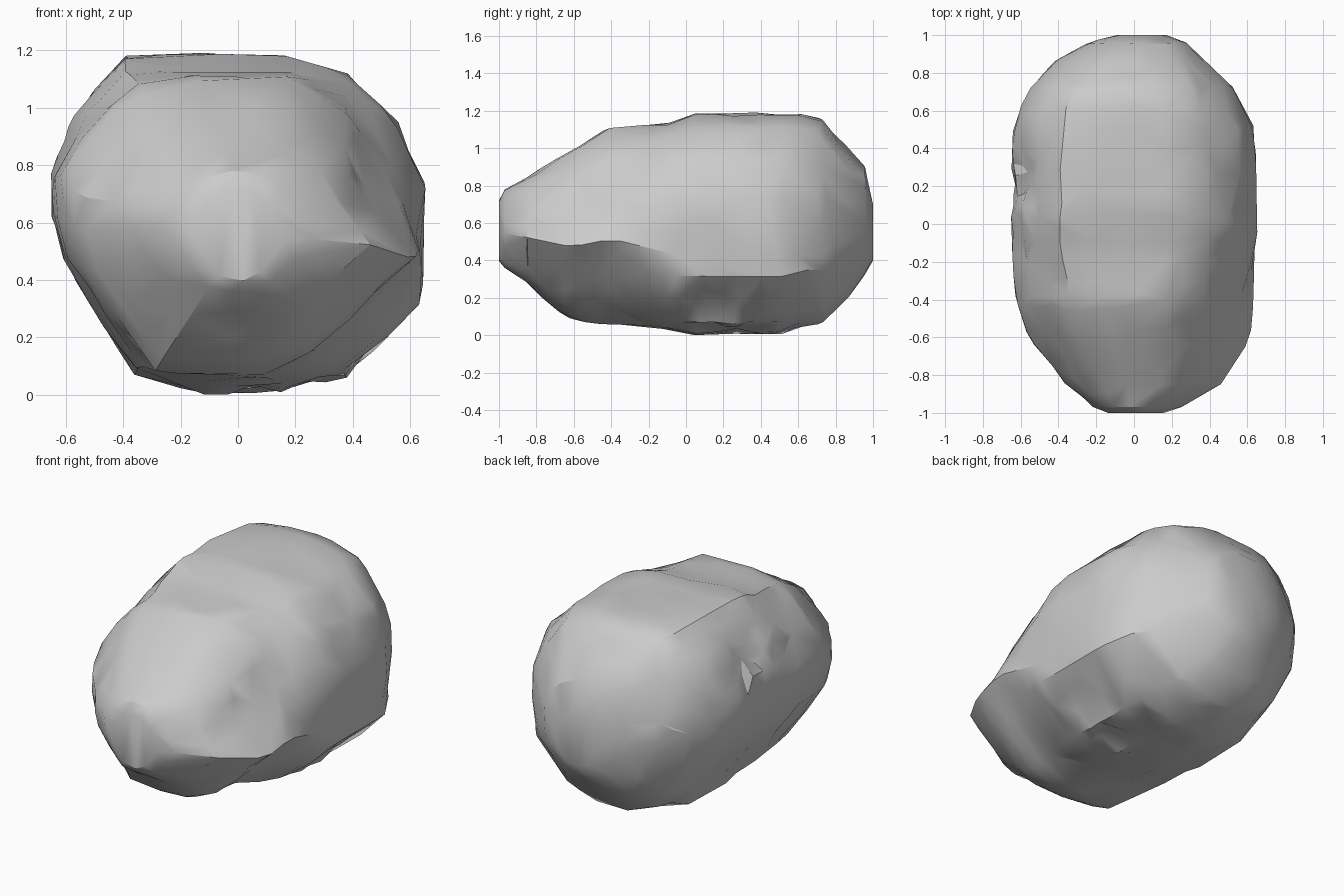
import bpy, bmesh, math
from mathutils import Vector, noise

cube = bpy.data.objects.get("Cube")
if cube:
    bpy.data.objects.remove(cube, do_unlink=True)

# Lengthwise stations: y, right edge, left edge, underside, top
STATIONS = [
    (-1.0, -.14, .16, .40, .72), (-.97, -.22, .25, .36, .78), (-.85, -.36, .46, .27, .85),
    (-.65, -.53, .59, .10, .97), (-.57, -.57, .62, .06, 1.02), (-.4, -.63, .64, .06, 1.12),
    (-.1, -.65, .65, .03, 1.14), (.04, -.65, .65, 0, 1.19), (.5, -.645, .645, 0, 1.19),
    (.61, -.61, .59, .04, 1.19), (.73, -.55, .52, .06, 1.16), (.87, -.41, .37, .20, 1.0),
    (.96, -.25, .28, .33, .90), (1.0, -.09, .17, .40, .70)]
# Matching cross-sections, fitted to each station's width and height:
# the rear has a low flank corner, the front a sharp flank between two slants
REAR = [
    (-.12, 0), (.15, .01), (.38, .06), (.64, .31), (.65, .45), (.65, .74), (.56, .95),
    (.39, 1.12), (.17, 1.18), (-.15, 1.19), (-.39, 1.18), (-.51, 1.07), (-.59, .94),
    (-.65, .77), (-.65, .62), (-.61, .47), (-.48, .25), (-.36, .07)]
FRONT = [
    (-.1, 0), (.08, 0), (.26, .1), (.46, .31), (.65, .52), (.56, .66), (.47, .8),
    (.38, 1.02), (.17, 1.18), (-.15, 1.19), (-.36, 1.15), (-.46, 1.05), (-.55, .95),
    (-.65, .8), (-.65, .64), (-.61, .47), (-.48, .25), (-.34, .03)]
STEPS = 3
AROUND, ALONG = STEPS * len(REAR), 64


def station(y):
    """Blend the two stations either side of y."""
    for a, b in zip(STATIONS, STATIONS[1:]):
        if y <= b[0]:
            t = (y - a[0]) / (b[0] - a[0])
            return [p + (q - p) * t for p, q in zip(a, b)]
    return STATIONS[-1]


def outline(section, i):
    """Point i around a section, scaled to -1..1."""
    k, step = divmod(i, STEPS)
    a, b = Vector(section[k]), Vector(section[(k + 1) % len(section)])
    p = a.lerp(b, step / STEPS)
    return Vector((p.x / .65, p.y / .595 - 1))


def chip(co, centre, radius):
    """Strength of a local chipped patch."""
    return max(0, 1 - (co - Vector(centre)).length / radius)


def weathered(co):
    """Wear shallow hollows, deeper on the flank and underside."""
    inward = (Vector((0, co.y * .6, .6)) - co).normalized()
    rough = chip(co, (-.62, .2, .85), .32) + chip(co, (.3, .1, .08), .4)
    depth = .004 + .022 * noise.noise(co * 5) + rough * (.02 + .08 * noise.noise(co * 8))
    return co + inward * max(depth, 0) * (1 - co.y ** 8)


# Loft the stone body
bm = bmesh.new()
rings = []
for j in range(ALONG + 1):
    y = -math.cos(math.pi * j / ALONG)
    _, x0, x1, z0, z1 = station(y)
    rearward = min(max((y + .5) / .45, 0), 1)
    round_off = y ** 4 * (.85 if y > 0 else .35)
    ring = []
    for i in range(AROUND):
        p = outline(FRONT, i).lerp(outline(REAR, i), rearward)
        # Blend toward an ellipse at both ends
        p = p.lerp(p.normalized(), round_off)
        co = Vector(((x0 + x1 + p.x * (x1 - x0)) / 2, y, (z0 + z1 + p.y * (z1 - z0)) / 2))
        ring.append(bm.verts.new(weathered(co)))
    rings.append(ring)
for a, b in zip(rings, rings[1:]):
    for i in range(AROUND):
        n = (i + 1) % AROUND
        bm.faces.new((a[i], a[n], b[n], b[i]))
bm.faces.new(rings[0])
bm.faces.new(rings[-1])
bmesh.ops.triangulate(bm, faces=bm.faces[:])
bmesh.ops.recalc_face_normals(bm, faces=bm.faces[:])
mesh = bpy.data.meshes.new("boulder")
bm.to_mesh(mesh)
bm.free()
boulder = bpy.data.objects.new("boulder", mesh)
bpy.context.collection.objects.link(boulder)

# Reduce to irregular facets
bpy.context.view_layer.objects.active = boulder
boulder.select_set(True)
facets = boulder.modifiers.new("facets", 'DECIMATE')
facets.ratio = .13
bpy.ops.object.modifier_apply(modifier=facets.name)
bpy.ops.object.shade_smooth_by_angle(angle=math.radians(30))

# Plain grey stone
stone = bpy.data.materials.new("grey stone")
stone.use_nodes = True
grey = (.6, .6, .6, 1)
stone.diffuse_color = grey
stone.node_tree.nodes["Principled BSDF"].inputs["Base Color"].default_value = grey
boulder.data.materials.append(stone)
